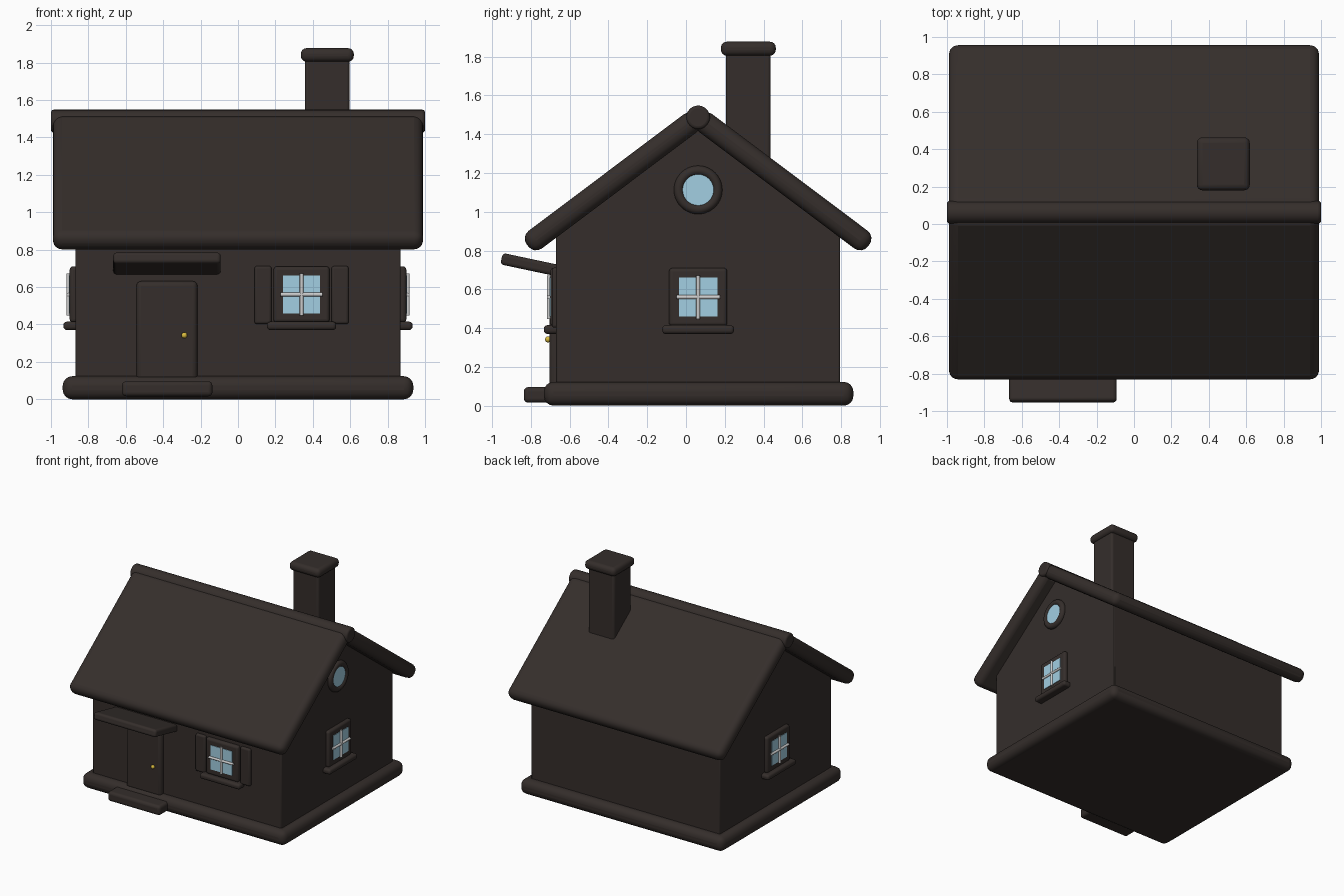
import bpy, bmesh, math
from mathutils import Matrix, Vector

if "Cube" in bpy.data.objects:
    bpy.data.objects.remove(bpy.data.objects["Cube"])

YC = 0.0625          # house centre line in y
FRONT = -0.67        # front wall plane
SIDE = 0.87          # side wall plane


def material(name, rgb):
    m = bpy.data.materials.new(name)
    m.diffuse_color = (*rgb, 1)
    m.use_nodes = True
    m.node_tree.nodes["Principled BSDF"].inputs["Base Color"].default_value = m.diffuse_color
    return m


DARK = material("dark_brown", (0.035, 0.027, 0.024))
GLASS = material("glass_blue", (0.36, 0.62, 0.76))
GOLD = material("gold", (0.7, 0.5, 0.05))


def finish(name, bm, mat, bevel=0.0, matrix=None, segments=4):
    bmesh.ops.recalc_face_normals(bm, faces=bm.faces)
    me = bpy.data.meshes.new(name)
    bm.to_mesh(me)
    bm.free()
    if matrix:
        me.transform(matrix)
    ob = bpy.data.objects.new(name, me)
    bpy.context.collection.objects.link(ob)
    if mat:
        me.materials.append(mat)
    if bevel:
        mod = ob.modifiers.new("Bevel", 'BEVEL')
        mod.width, mod.segments = bevel, segments
    bpy.ops.object.select_all(action='DESELECT')
    bpy.context.view_layer.objects.active = ob
    ob.select_set(True)
    bpy.ops.object.shade_smooth_by_angle(angle=math.radians(40))
    return ob


def box(name, lo, hi, bevel=0.0, mat=DARK, matrix=None):
    lo, hi = Vector(lo), Vector(hi)
    bm = bmesh.new()
    bmesh.ops.create_cube(bm, size=1)
    for v in bm.verts:
        v.co = Vector(c * s for c, s in zip(v.co, hi - lo)) + (lo + hi) / 2
    return finish(name, bm, mat, bevel, matrix)


def rod(name, r, length, place, mat=DARK, bevel=0.0, sides=24):
    bm = bmesh.new()
    bmesh.ops.create_cone(bm, cap_ends=True, segments=sides, radius1=r, radius2=r, depth=length)
    return finish(name, bm, mat, bevel, place, 3)


def ring(name, major, minor, place):
    bm = bmesh.new()
    n, k = 40, 12
    grid = [[bm.verts.new(((major + minor * math.cos(b)) * math.cos(a),
                           (major + minor * math.cos(b)) * math.sin(a), minor * math.sin(b)))
             for b in (2 * math.pi * j / k for j in range(k))]
            for a in (2 * math.pi * i / n for i in range(n))]
    for i in range(n):
        for j in range(k):
            p, q = grid[i], grid[(i + 1) % n]
            bm.faces.new((p[j], q[j], q[(j + 1) % k], p[(j + 1) % k]))
    return finish(name, bm, DARK, 0, place)


T = Matrix.Translation
RX = lambda d: Matrix.Rotation(math.radians(d), 4, 'X')
RY = lambda d: Matrix.Rotation(math.radians(d), 4, 'Y')
RZ = lambda d: Matrix.Rotation(math.radians(d), 4, 'Z')

# Foundation slab and walls with gables
box("foundation", (-0.937, -0.733, 0), (0.937, 0.863, 0.123), 0.05)
bm = bmesh.new()
profile = [(FRONT, 0.08), (0.795, 0.08), (0.795, 0.90), (YC, 1.45), (FRONT, 0.90)]
face = bm.faces.new([bm.verts.new((-SIDE, y, z)) for y, z in profile])
ext = bmesh.ops.extrude_face_region(bm, geom=[face])
bmesh.ops.translate(bm, vec=(2 * SIDE, 0, 0),
                    verts=[g for g in ext["geom"] if isinstance(g, bmesh.types.BMVert)])
finish("walls", bm, DARK, 0.008, segments=2)

# Roof slabs and ridge
for name, turn in (("front", 180), ("back", 0)):
    box("roof_" + name, (-0.99, 0, -0.057), (0.99, 1.1, 0.057), 0.05,
        matrix=T((0, YC, 1.487)) @ RZ(turn) @ RX(-36.9))
rod("roof_ridge", 0.061, 2.0, T((0, YC, 1.487)) @ RY(90), bevel=0.015)

# Chimney
box("chimney", (0.357, 0.205, 1.12), (0.597, 0.437, 1.83), 0.018)
box("chimney_cap", (0.336, 0.18, 1.805), (0.619, 0.463, 1.877), 0.03)

# Door, knob, step and canopy
box("door", (-0.543, -0.705, 0.10), (-0.217, -0.64, 0.631), 0.025)
bm = bmesh.new()
bmesh.ops.create_uvsphere(bm, u_segments=16, v_segments=10, radius=0.016)
finish("door_knob", bm, GOLD, 0, T((-0.287, -0.711, 0.342)))
box("door_step", (-0.62, -0.836, 0.016), (-0.137, -0.60, 0.096), 0.022)
box("door_canopy", (-0.287, -0.17, -0.03), (0.287, 0.17, 0.03), 0.018,
    matrix=T((-0.38, -0.785, 0.723)) @ RX(-12))


# Windows: built facing -y around the origin on the wall plane, then placed
def window(name, place, shutters=False):
    box(name + "_frame", (-0.15, -0.03, -0.15), (0.15, 0.03, 0.15), 0.018, matrix=place)
    box(name + "_glass", (-0.099, -0.034, -0.101), (0.099, 0.02, 0.101), 0, GLASS, place)
    box(name + "_sill", (-0.185, -0.063, -0.19), (0.185, 0.03, -0.145), 0.018, matrix=place)
    rod(name + "_bar_upright", 0.01, 0.225, place @ T((0, -0.038, 0)), None, sides=12)
    rod(name + "_bar_across", 0.01, 0.225, place @ T((0, -0.038, 0)) @ RY(90), None, sides=12)
    if shutters:
        for side, x in (("left", -0.206), ("right", 0.206)):
            box(f"{name}_shutter_{side}", (x - 0.046, -0.022, -0.158),
                (x + 0.046, 0.02, 0.152), 0.014, matrix=place)


window("front_window", T((0.34, FRONT, 0.56)), True)
window("right_window", T((SIDE, YC, 0.56)) @ RZ(90))
window("left_window", T((-SIDE, YC, 0.56)) @ RZ(-90))

# Round gable window on the right side
ring("round_window_frame", 0.1, 0.025, T((SIDE + 0.005, YC, 1.113)) @ RY(90))
rod("round_window_glass", 0.08, 0.04, T((SIDE, YC, 1.113)) @ RY(90), GLASS, sides=40)
